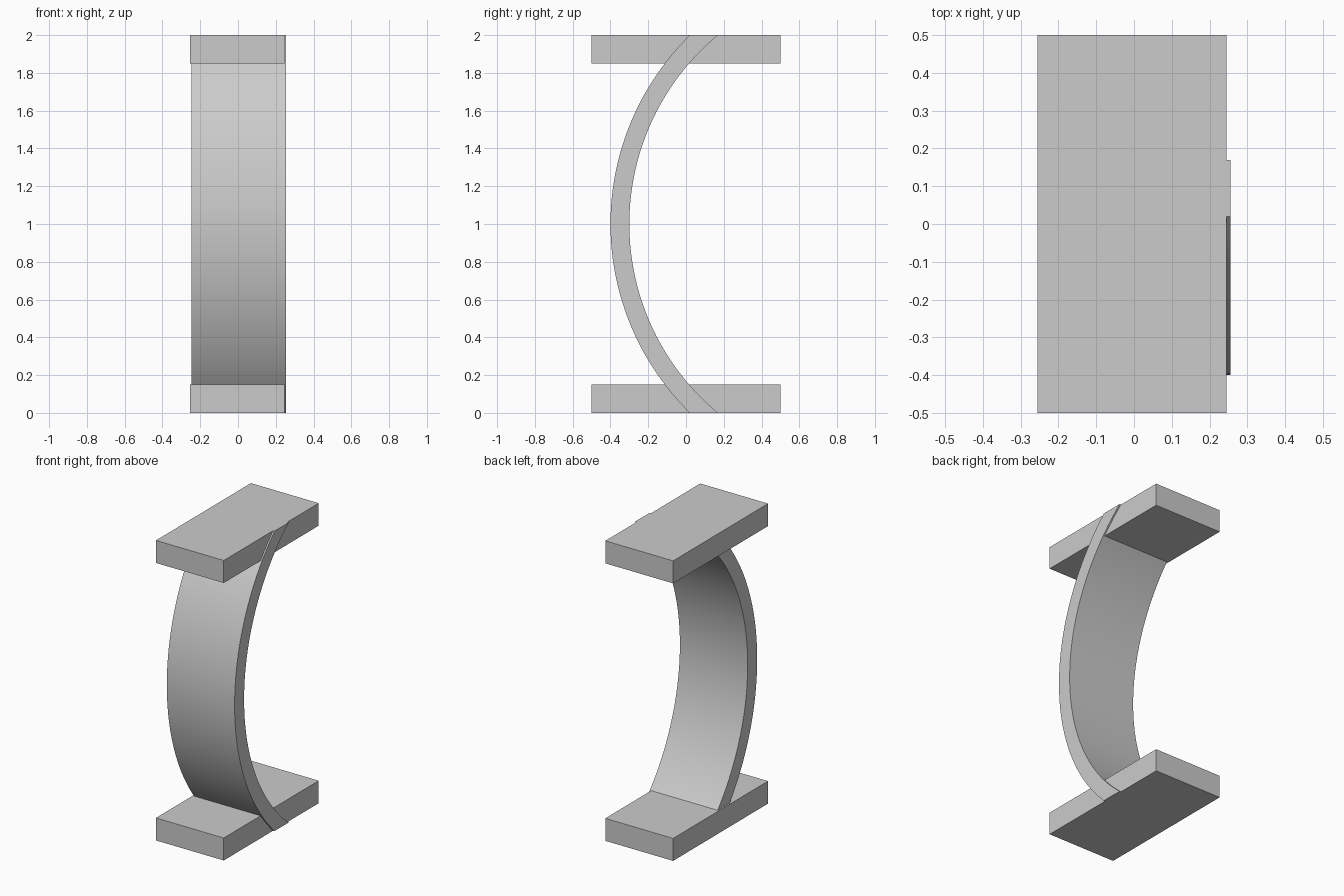
import bpy
import bmesh
from math import sqrt, asin, sin, cos, radians

cube = bpy.data.objects.get("Cube")
if cube:
    bpy.data.objects.remove(cube, do_unlink=True)

grey = bpy.data.materials.new("light_grey")
grey.use_nodes = True
colour = (0.6, 0.6, 0.6, 1)
grey.diffuse_color = colour
grey.node_tree.nodes["Principled BSDF"].inputs["Base Color"].default_value = colour


def extrude_profile(name, points, x0, x1):
    """Extrude a closed (y, z) outline along x."""
    bm = bmesh.new()
    face = bm.faces.new([bm.verts.new((x0, y, z)) for y, z in points])
    moved = bmesh.ops.extrude_face_region(bm, geom=[face])["geom"]
    verts = [g for g in moved if isinstance(g, bmesh.types.BMVert)]
    bmesh.ops.translate(bm, verts=verts, vec=(x1 - x0, 0, 0))
    bmesh.ops.recalc_face_normals(bm, faces=bm.faces)
    mesh = bpy.data.meshes.new(name)
    bm.to_mesh(mesh)
    bm.free()
    mesh.materials.append(grey)
    obj = bpy.data.objects.new(name, mesh)
    bpy.context.collection.objects.link(obj)
    return obj


def arc(radius, segments=48):
    """Arc about (y, z) = (1, 1) that ends level with the floor and the top."""
    half = asin(1 / radius)
    angles = [half * (2 * i / segments - 1) for i in range(segments + 1)]
    return [(1 - radius * cos(a), 1 + radius * sin(a)) for a in angles]


# End plates
for name, z in (("bottom_plate", 0), ("top_plate", 1.85)):
    outline = [(-0.5, z), (0.5, z), (0.5, z + 0.15), (-0.5, z + 0.15)]
    extrude_profile(name, outline, -0.255, 0.245)

# Curved support, set slightly to one side of the plates
support = extrude_profile("curved_support", arc(1.4) + arc(1.3)[::-1], -0.245, 0.255)
bpy.ops.object.select_all(action="DESELECT")
support.select_set(True)
bpy.context.view_layer.objects.active = support
bpy.ops.object.shade_smooth_by_angle(angle=radians(30))
